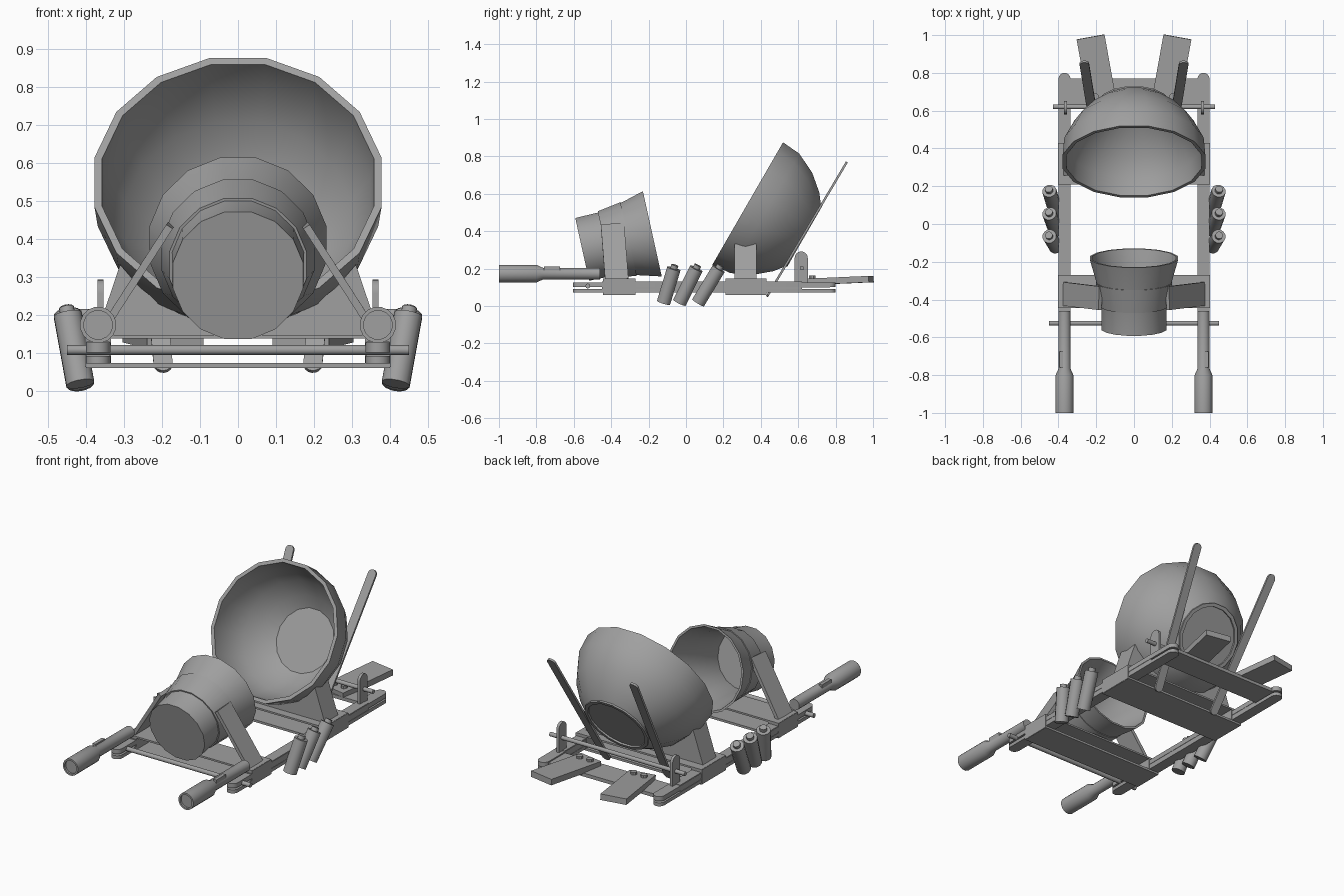
import bpy, bmesh, math
from mathutils import Vector, Matrix

cube = bpy.data.objects.get("Cube")
if cube:
    bpy.data.objects.remove(cube, do_unlink=True)

GREY = (0.35, 0.35, 0.35, 1)
grey = bpy.data.materials.new("plain grey")
grey.use_nodes = True
grey.diffuse_color = GREY
grey.node_tree.nodes["Principled BSDF"].inputs["Base Color"].default_value = GREY
parts = []


def finish(name, bm, matrix=Matrix()):
    bmesh.ops.recalc_face_normals(bm, faces=bm.faces)
    mesh = bpy.data.meshes.new(name)
    bm.to_mesh(mesh)
    bm.free()
    mesh.transform(matrix)
    mesh.materials.append(grey)
    obj = bpy.data.objects.new(name, mesh)
    bpy.context.collection.objects.link(obj)
    parts.append(obj)


def frame(origin, direction, normal):
    """Matrix with local z along direction and local y close to normal."""
    z = Vector(direction).normalized()
    x = Vector(normal).cross(z).normalized()
    m = Matrix((x, z.cross(x), z)).transposed().to_4x4()
    m.translation = origin
    return m


def lathe(name, profile, origin, direction, sides=16):
    """Spin (radius, distance) points round the direction."""
    bm = bmesh.new()
    turn = Matrix.Rotation(math.pi / sides, 3, 'Z')
    vs = [bm.verts.new(turn @ Vector((r, 0, d))) for r, d in profile]
    es = [bm.edges.new(pair) for pair in zip(vs, vs[1:])]
    bmesh.ops.spin(bm, geom=vs + es, axis=(0, 0, 1), cent=(0, 0, 0),
                   angle=2 * math.pi, steps=sides)
    bmesh.ops.remove_doubles(bm, verts=bm.verts, dist=0.0001)
    up = (1, 0, 0) if abs(direction[0]) < 0.5 else (0, 0, 1)
    finish(name, bm, frame(origin, direction, up))


def rod(name, a, b, r, sides=12):
    d = Vector(b) - Vector(a)
    lathe(name, [(0, 0), (r, 0), (r, d.length), (0, d.length)], a, d, sides)


def prism(name, outline, depth, matrix):
    """Extrude a local xz outline by depth, centred on local y."""
    bm = bmesh.new()
    face = bm.faces.new([bm.verts.new((x, -depth / 2, z)) for x, z in outline])
    new = bmesh.ops.extrude_face_region(bm, geom=[face])["geom"]
    bmesh.ops.translate(bm, vec=(0, depth, 0),
                        verts=[v for v in new if isinstance(v, bmesh.types.BMVert)])
    finish(name, bm, matrix)


def plate(name, a, b, width, thick, normal, round_a=False, round_b=False):
    """Flat bar from a to b, with square or rounded ends."""
    d = Vector(b) - Vector(a)
    w, length = width / 2, d.length
    outline = []
    for end, is_round in ((1, round_b), (-1, round_a)):
        base = length if end > 0 else 0
        if is_round:
            for i in range(9):
                t = math.pi * i / 8
                outline.append((end * w * math.cos(t), base + end * w * (math.sin(t) - 1)))
        else:
            outline += [(end * w, base), (-end * w, base)]
    prism(name, outline, thick, frame(a, d, normal))


def box(name, lo, hi):
    mid_x, mid_z = (lo[0] + hi[0]) / 2, (lo[2] + hi[2]) / 2
    plate(name, (mid_x, lo[1], mid_z), (mid_x, hi[1], mid_z),
          hi[0] - lo[0], hi[2] - lo[2], (0, 0, 1))


# Large bowl, opening forward and up
lathe("bowl", [(0.385, 0), (0.376, 0.105), (0.322, 0.215), (0.249, 0.3), (0.193, 0.343),
               (0.193, 0.352), (0.173, 0.352), (0.173, 0.342), (0, 0.342), (0, 0.325),
               (0.175, 0.325), (0.235, 0.28), (0.303, 0.2), (0.355, 0.1), (0.365, 0), (0.385, 0)],
      (0, 0.33, 0.548), (0, 0.866, -0.5))

# Saddle block with a curved seat under the bowl
seat = []
for i in range(13):
    x = 0.31 - 0.62 * i / 12
    seat.append((x, 0.548 - math.sqrt(0.378 ** 2 - x * x)))
prism("bowl_saddle", [(-0.375, 0.14), (0.375, 0.14)] + seat, 0.12,
      Matrix.Translation((0, 0.318, 0)))

# Small bucket, opening backward, with its band
bucket_origin, bucket_axis = Vector((0, -0.555, 0.303)), Vector((0, 0.976, 0.216))
lathe("bucket", [(0, 0), (0.175, 0), (0.177, 0.125), (0.201, 0.254), (0.238, 0.384),
                 (0.226, 0.384), (0.19, 0.254), (0.166, 0.125), (0.164, 0.03), (0, 0.03)],
      bucket_origin, bucket_axis)
lathe("bucket_band", [(0.17, 0.125), (0.184, 0.125), (0.206, 0.254), (0.19, 0.254), (0.17, 0.125)],
      bucket_origin, bucket_axis)

# Clamp plates above and below the rails
for label, y0, y1 in (("front", -0.445, -0.27), ("middle", 0.21, 0.43)):
    box(label + "_top_plate", (-0.4, y0, 0.137), (0.4, y1, 0.147))
    box(label + "_bottom_plate", (-0.4, y0, 0.06), (0.4, y1, 0.073))
box("rear_cross_plate", (-0.4, 0.62, 0.1), (0.4, 0.77, 0.12))

# Cross rods
rod("front_rod", (-0.45, -0.525, 0.107), (0.45, -0.525, 0.107), 0.013)
rod("rear_rod", (-0.43, 0.62, 0.203), (0.43, 0.62, 0.203), 0.012)

for s, side in ((1, "left"), (-1, "right")):
    # Rails, each of two stacked strips with rounded ends
    plate(side + "_lower_rail", (s * 0.368, -0.605, 0.081), (s * 0.368, 0.8, 0.081),
          0.064, 0.02, (0, 0, 1), True, True)
    plate(side + "_upper_rail", (s * 0.368, -0.605, 0.114), (s * 0.368, 0.8, 0.114),
          0.064, 0.026, (0, 0, 1), True, True)
    box(side + "_rail_core", (s * 0.368 - 0.03, -0.45, 0.075), (s * 0.368 + 0.03, 0.62, 0.13))
    for label, y0, y1 in (("front", -0.445, -0.27), ("middle", 0.21, 0.43)):
        box(side + "_" + label + "_clamp", (s * 0.368 - 0.034, y0, 0.062),
            (s * 0.368 + 0.034, y1, 0.146))

    # Bucket strut
    plate(side + "_bucket_strut", (s * 0.368, -0.37, 0.14), (s * 0.178, -0.393, 0.435),
          0.125, 0.02, (s * 0.85, 0, 0.53))

    # Handle with hollow grip end and a small lever
    lathe(side + "_handle", [(0, 0.012), (0.038, 0.012), (0.038, 0), (0.048, 0), (0.048, 0.2),
                             (0.032, 0.235), (0.032, 0.54), (0, 0.54)],
          (s * 0.368, -1, 0.173), (0, 1, 0))
    box(side + "_handle_lever", (s * 0.385 - 0.01, -0.76, 0.18), (s * 0.385 + 0.01, -0.675, 0.212))

    # Rod end knobs
    rod(side + "_front_knob", (s * 0.43, -0.525, 0.107), (s * 0.472, -0.525, 0.107), 0.028, 8)
    rod(side + "_rear_knob", (s * 0.41, 0.62, 0.203), (s * 0.445, 0.62, 0.203), 0.03, 8)

    # Rear upright carrying the rod
    plate(side + "_rear_upright", (s * 0.362, 0.616, 0.12), (s * 0.362, 0.616, 0.292),
          0.07, 0.016, (1, 0, 0), False, True)

    # Slanted paddle behind the bowl
    top, foot = Vector((s * 0.265, 0.86, 0.77)), Vector((s * 0.195, 0.433, 0.05))
    plate(side + "_paddle", foot, top, 0.05, 0.012, (0, 0.86, -0.51), True, True)

    # Rear plank with two bolts
    plate(side + "_plank", (s * 0.165, 0.63, 0.128), (s * 0.23, 0.99, 0.144),
          0.15, 0.034, (0, 0, 1))
    for x in (0.14, 0.205):
        rod(side + "_plank_bolt", (s * x, 0.675, 0.13), (s * x, 0.675, 0.162), 0.018, 8)

    # Three fanned canisters with caps
    for y_top, y_foot in ((-0.065, -0.12), (0.055, -0.035), (0.175, 0.065)):
        a, b = Vector((s * 0.415, y_foot, 0.018)), Vector((s * 0.448, y_top, 0.2))
        d = (b - a).normalized()
        rod(side + "_canister", a, b, 0.038)
        rod(side + "_canister_cap", b, b + d * 0.02, 0.02)

# Smooth curved faces, keep hard edges
bpy.ops.object.select_all(action='DESELECT')
for obj in parts:
    obj.select_set(True)
bpy.context.view_layer.objects.active = parts[0]
bpy.ops.object.shade_smooth_by_angle(angle=math.radians(32))
